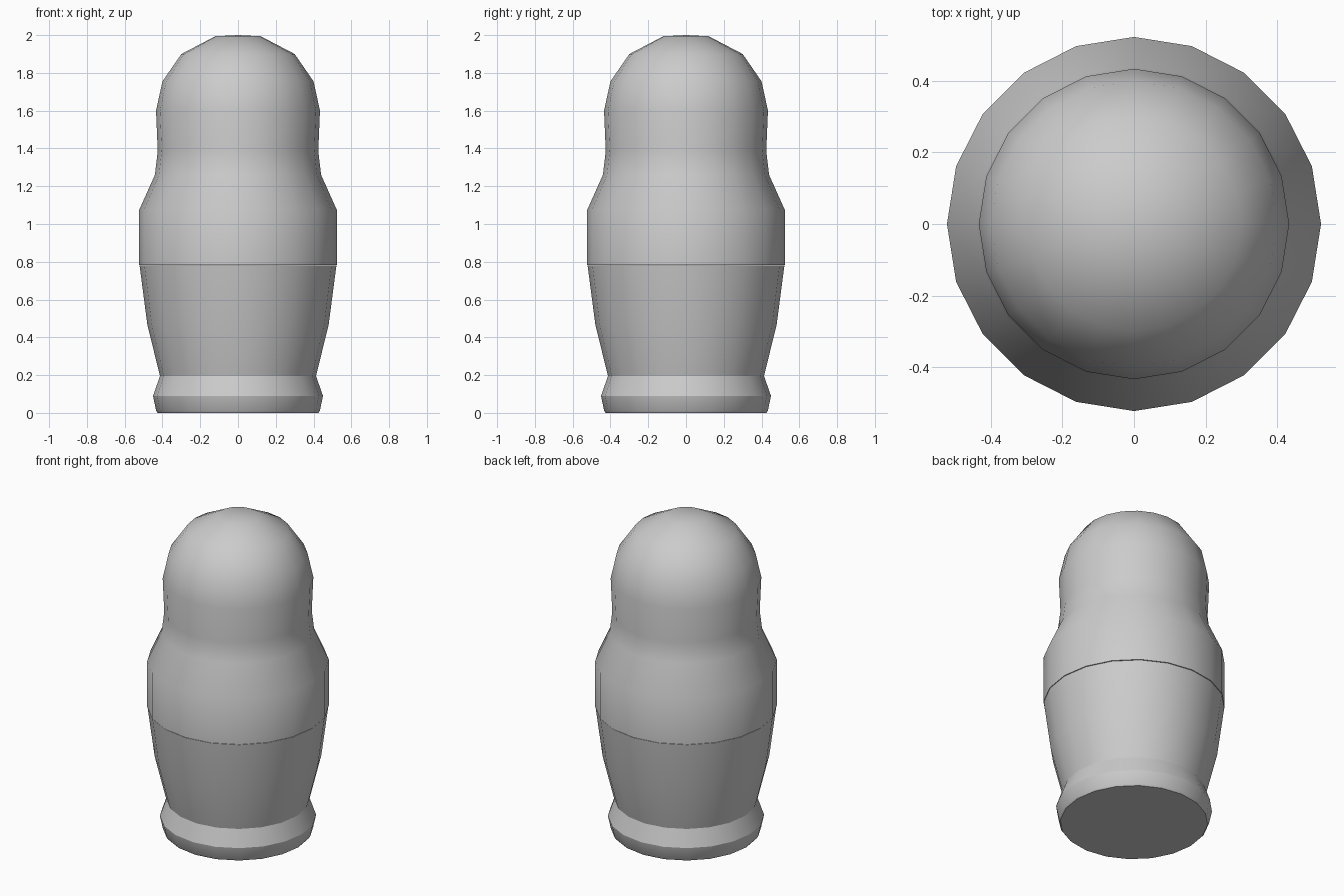
import bpy, bmesh
from math import cos, sin, pi, radians

if "Cube" in bpy.data.objects:
    bpy.data.objects.remove(bpy.data.objects["Cube"])

SIDES = 20


def lathe(name, profile):
    """Revolve (radius, z) points about z; radius 0 makes a pole, open ends get a flat cap."""
    bm = bmesh.new()
    rings = []
    for r, z in profile:
        if r == 0:
            rings.append([bm.verts.new((0, 0, z))])
        else:
            rings.append([bm.verts.new((r * cos(2 * pi * i / SIDES),
                                        r * sin(2 * pi * i / SIDES), z))
                          for i in range(SIDES)])
    for a, b in zip(rings, rings[1:]):
        for i in range(SIDES):
            j = (i + 1) % SIDES
            if len(b) == 1:
                bm.faces.new((a[i], a[j], b[0]))
            else:
                bm.faces.new((a[i], a[j], b[j], b[i]))
    for ring in (rings[0], rings[-1]):
        if len(ring) > 1:
            bm.faces.new(ring)
    bmesh.ops.recalc_face_normals(bm, faces=bm.faces[:])
    mesh = bpy.data.meshes.new(name)
    bm.to_mesh(mesh)
    bm.free()
    obj = bpy.data.objects.new(name, mesh)
    bpy.context.collection.objects.link(obj)
    bpy.ops.object.select_all(action='DESELECT')
    obj.select_set(True)
    bpy.context.view_layer.objects.active = obj
    bpy.ops.object.shade_smooth_by_angle(angle=radians(30))
    return obj


# Lower half: flared foot and tapered body up to the seam
lathe("lower_half", [(0.425, 0), (0.433, 0.01), (0.45, 0.09), (0.413, 0.195),
                     (0.48, 0.467), (0.521, 0.78)])

# Upper half: shoulders, neck and domed head
lathe("upper_half", [(0.523, 0.783), (0.523, 1.075), (0.44, 1.26), (0.425, 1.385),
                     (0.434, 1.60), (0.40, 1.755), (0.30, 1.90), (0.12, 1.994), (0, 2.0)])
